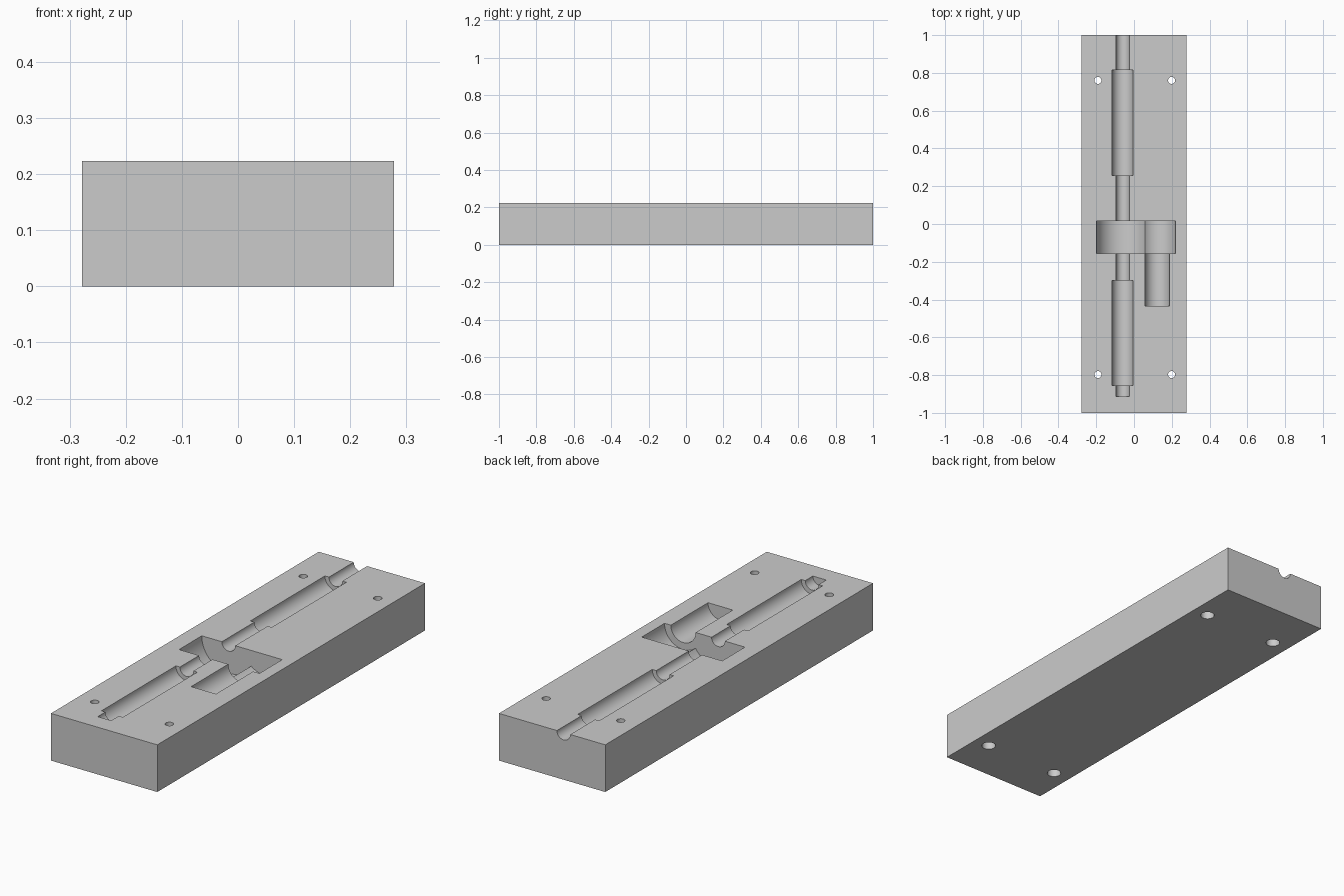
import bpy
import math
from mathutils import Matrix, Vector

cube = bpy.data.objects.get("Cube")
if cube:
    bpy.data.objects.remove(cube, do_unlink=True)

import bmesh

HALF_W, HALF_L, TOP = 0.278, 1.0, 0.223
SEGMENTS = 64

grey = bpy.data.materials.new("plain grey")
grey.use_nodes = True
grey.diffuse_color = (0.6, 0.6, 0.6, 1)
grey.node_tree.nodes["Principled BSDF"].inputs["Base Color"].default_value = (0.6, 0.6, 0.6, 1)


def add_object(name, bm):
    mesh = bpy.data.meshes.new(name)
    bm.to_mesh(mesh)
    bm.free()
    mesh.materials.append(grey)
    obj = bpy.data.objects.new(name, mesh)
    bpy.context.collection.objects.link(obj)
    return obj


def cylinder(name, start, end, radius):
    """Cylinder between two points, turned so a flat side sits on the split plane."""
    start, end = Vector(start), Vector(end)
    axis = end - start
    turn = axis.to_track_quat("Z", "X").to_matrix().to_4x4()
    matrix = Matrix.Translation((start + end) / 2) @ turn @ Matrix.Rotation(math.pi / SEGMENTS, 4, "Z")
    bm = bmesh.new()
    bmesh.ops.create_cone(bm, cap_ends=True, segments=SEGMENTS, radius1=radius,
                          radius2=radius, depth=axis.length, matrix=matrix)
    return add_object(name, bm)


# Solid block
bm = bmesh.new()
bmesh.ops.create_cube(bm, size=2, matrix=Matrix.Translation((0, 0, TOP / 2))
                      @ Matrix.Diagonal((HALF_W, HALF_L, TOP / 2, 1)))
block = add_object("housing_half", bm)

# Half-round pockets along the length: name, x, y start, y end, radius
SHAFT_X, MOTOR_X = -0.06, 0.123
pockets = [
    ("shaft_groove", SHAFT_X, -0.912, 1.1, 0.035),
    ("front_bearing_pocket", SHAFT_X, -0.855, -0.298, 0.056),
    ("back_bearing_pocket", SHAFT_X, 0.258, 0.815, 0.056),
    ("large_gear_pocket", SHAFT_X, -0.155, 0.015, 0.14),
    ("small_gear_pocket", MOTOR_X, -0.155, 0.015, 0.098),
    ("motor_pocket", MOTOR_X, -0.433, -0.1, 0.065),
]
cutters = [cylinder(name, (x, y0, TOP), (x, y1, TOP), r) for name, x, y0, y1, r in pockets]

# Bolt holes with wider recesses underneath
for x in (-0.191, 0.199):
    for y in (-0.797, 0.76):
        cutters.append(cylinder("bolt_hole", (x, y, -0.1), (x, y, TOP + 0.1), 0.0185))
        cutters.append(cylinder("bolt_recess", (x, y, -0.1), (x, y, 0.09), 0.031))

# Cut everything out of the block
for cutter in cutters:
    cutter.hide_render = True
    cut = block.modifiers.new(cutter.name, "BOOLEAN")
    cut.operation = "DIFFERENCE"
    cut.solver = "EXACT"
    cut.object = cutter

bpy.context.view_layer.update()
evaluated = block.evaluated_get(bpy.context.evaluated_depsgraph_get())
result = bpy.data.meshes.new_from_object(evaluated)
block.modifiers.clear()
block.data = result
for cutter in cutters:
    bpy.data.objects.remove(cutter, do_unlink=True)

# Smooth round walls, crisp edges
bpy.ops.object.select_all(action="DESELECT")
block.select_set(True)
bpy.context.view_layer.objects.active = block
bpy.ops.object.shade_smooth_by_angle(angle=math.radians(30))
